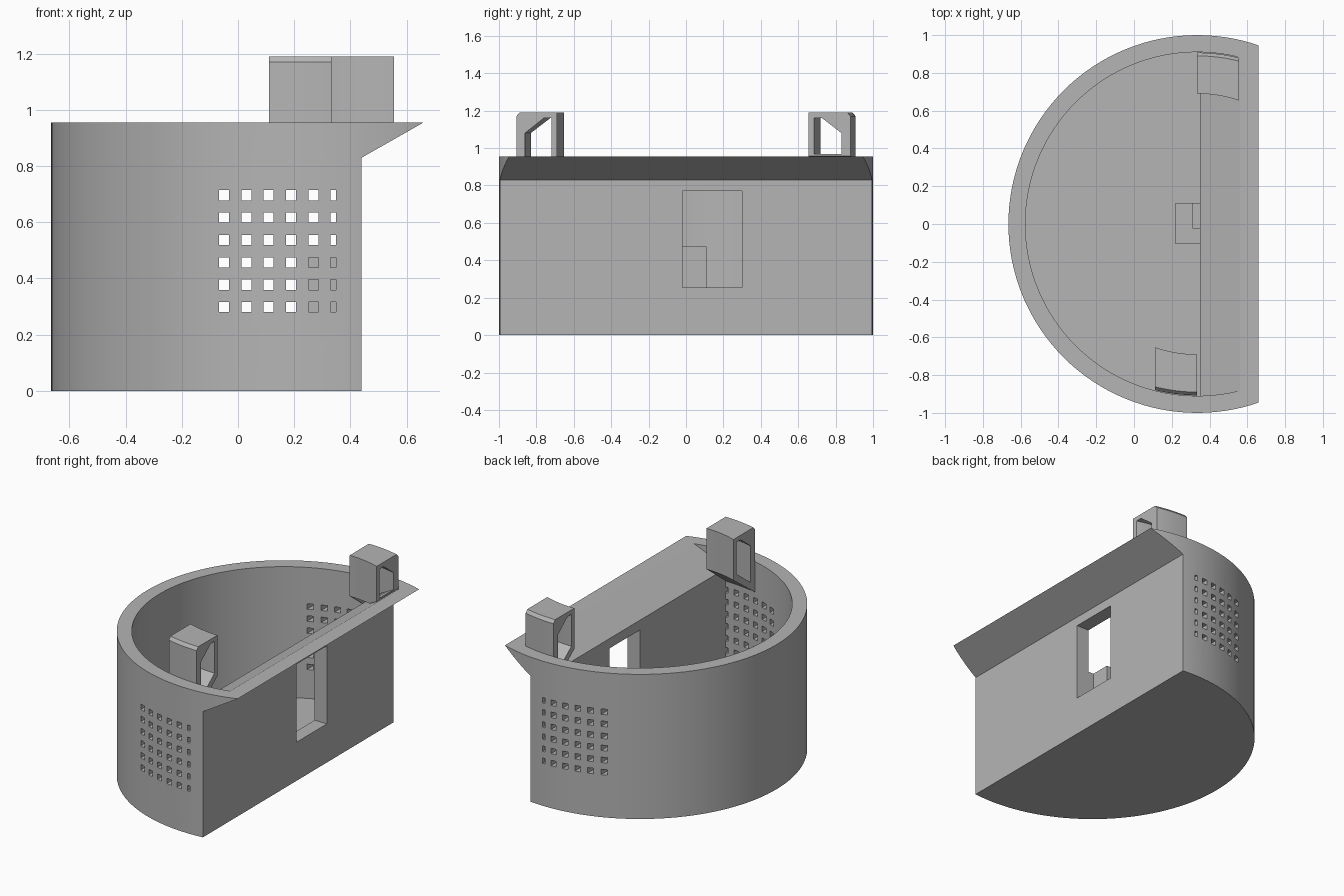
import bpy, bmesh, math
from mathutils import Matrix

if "Cube" in bpy.data.objects:
    bpy.data.objects.remove(bpy.data.objects["Cube"])

CX = 0.335          # axis of the round wall
TOP, FLOOR = 0.955, 0.09

grey = bpy.data.materials.new("plain_grey")
grey.diffuse_color = (0.46, 0.46, 0.46, 1)
grey.use_nodes = True
grey.node_tree.nodes["Principled BSDF"].inputs["Base Color"].default_value = grey.diffuse_color


def finish(name, bm):
    bmesh.ops.recalc_face_normals(bm, faces=bm.faces[:])
    me = bpy.data.meshes.new(name)
    bm.to_mesh(me)
    bm.free()
    ob = bpy.data.objects.new(name, me)
    me.materials.append(grey)
    bpy.context.collection.objects.link(ob)
    return ob


def cylinder(name, r, z0, z1):
    bm = bmesh.new()
    bmesh.ops.create_cone(bm, cap_ends=True, segments=128, radius1=r, radius2=r,
                          depth=z1 - z0, matrix=Matrix.Translation((CX, 0, (z0 + z1) / 2)))
    return finish(name, bm)


def prism(name, xz, y0=-1.3, y1=1.3):
    bm = bmesh.new()
    a = [bm.verts.new((x, y0, z)) for x, z in xz]
    b = [bm.verts.new((x, y1, z)) for x, z in xz]
    bm.faces.new(a)
    bm.faces.new(b[::-1])
    for i in range(len(xz)):
        j = (i + 1) % len(xz)
        bm.faces.new((a[i], b[i], b[j], a[j]))
    return finish(name, bm)


def boxes(name, bounds):
    bm = bmesh.new()
    for x0, x1, y0, y1, z0, z1 in bounds:
        m = Matrix.Translation(((x0 + x1) / 2, (y0 + y1) / 2, (z0 + z1) / 2))
        m = m @ Matrix.Diagonal((x1 - x0, y1 - y0, z1 - z0, 1))
        bmesh.ops.create_cube(bm, size=1, matrix=m)
    return finish(name, bm)


def boolean(ob, cutter, op, keep=False):
    mod = ob.modifiers.new("cut", 'BOOLEAN')
    mod.operation, mod.object, mod.solver = op, cutter, 'EXACT'
    bpy.context.view_layer.update()
    dg = bpy.context.evaluated_depsgraph_get()
    me = bpy.data.meshes.new_from_object(ob.evaluated_get(dg))
    ob.modifiers.clear()
    ob.data = me
    if not keep:
        bpy.data.objects.remove(cutter)


def smooth(ob):
    bpy.ops.object.select_all(action='DESELECT')
    ob.select_set(True)
    bpy.context.view_layer.objects.active = ob
    bpy.ops.object.shade_smooth_by_angle(angle=math.radians(25))


# Half-round tub with a flat side and an overhanging lip
tub = cylinder("tub", 1.0, 0, TOP)
boolean(tub, prism("outline", [(-1, -0.2), (0.44, -0.2), (0.44, 0.83), (0.66, TOP),
                               (0.66, 1.2), (-1, 1.2)]), 'INTERSECT')

# Hollow inside, sloping out under the lip
cavity = cylinder("cavity", 0.91, FLOOR, 1.1)
boolean(cavity, prism("cavity_outline", [(-1, 0), (0.35, 0), (0.35, 0.835), (0.56, TOP),
                                         (0.56, 1.2), (-1, 1.2)]), 'INTERSECT')
boolean(tub, cavity, 'DIFFERENCE')

# Grid of square vent holes through both curved walls
holes = []
for i in range(6):
    x = -0.05 + 0.0796 * i
    for j in range(6):
        z = 0.298 + 0.0797 * j
        for y0, y1 in ((-1.1, -0.75), (0.75, 1.1)):
            holes.append((x - 0.018, min(x + 0.018, 0.349), y0, y1, z - 0.018, z + 0.018))
boolean(tub, boxes("vents", holes), 'DIFFERENCE')

# Window in the flat side, which also notches the inner block
window = boxes("window", [(0.31, 0.7, -0.02, 0.30, 0.255, 0.77)])
boolean(tub, window, 'DIFFERENCE', keep=True)
block = boxes("inner_block", [(0.22, 0.351, -0.105, 0.11, FLOOR - 0.01, 0.475)])
boolean(block, window, 'DIFFERENCE')
smooth(tub)

# Hollow loops standing on the inside of the rim: (radius, height) profiles
OUTER = [(0.69, 1.19), (0.89, 1.19), (0.907, 1.17), (0.907, 0.755), (0.69, 0.92)]
INNER = [(0.72, 1.16), (0.76, 1.16), (0.86, 1.08), (0.86, 0.84), (0.72, 0.95)]


def loop(name, x0, x1, side, n=10):
    bm = bmesh.new()
    rings = []
    for k in range(n + 1):
        x = x0 + (x1 - x0) * k / n
        low = 0.84 + max(0, x - 0.35) * 0.57 if x > 0.35 else 0   # stay above the lip
        pair = []
        for prof, gap in ((OUTER, 0), (INNER, 0.012)):
            pair.append([bm.verts.new((x, side * math.sqrt(r * r - (x - CX) ** 2),
                                       max(z, low + gap))) for r, z in prof])
        rings.append(pair)
    for i in range(5):
        j = (i + 1) % 5
        for p, q in zip(rings, rings[1:]):
            for s in (0, 1):
                bm.faces.new((p[s][i], p[s][j], q[s][j], q[s][i]))
        for o, h in (rings[0], rings[-1]):
            bm.faces.new((o[i], o[j], h[j], h[i]))
    smooth(finish(name, bm))


loop("front_loop", 0.11, 0.333, -1)
loop("back_loop", 0.333, 0.555, 1)
